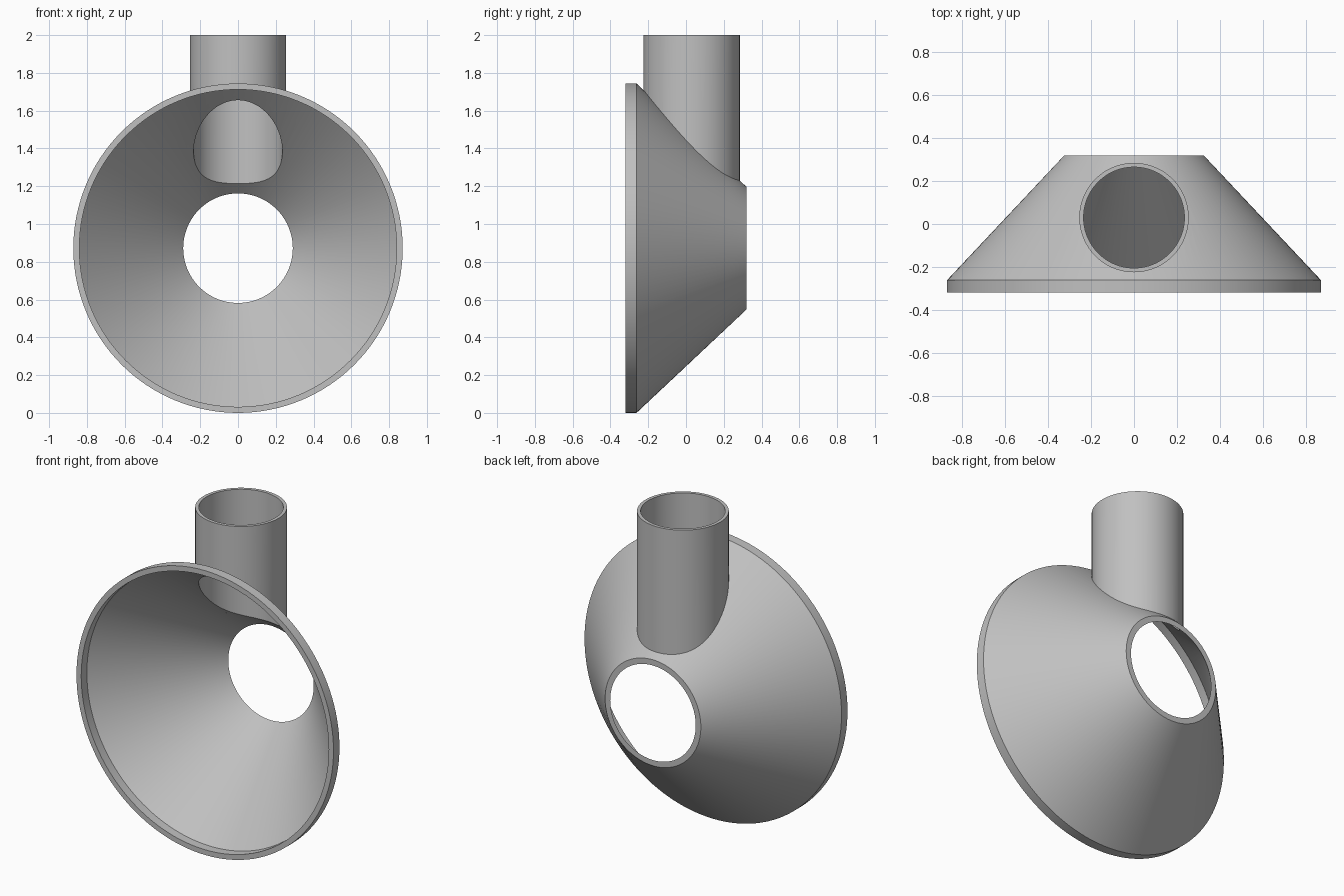
import bpy
import math
from mathutils import Matrix

cube = bpy.data.objects.get("Cube")
if cube:
    bpy.data.objects.remove(cube, do_unlink=True)

AXIS_Z = 0.872      # height of the funnel axis
TUBE_Y = 0.03       # depth of the tube axis
SEGMENTS = 128

grey = bpy.data.materials.new("plain grey")
grey.use_nodes = True
COLOUR = (0.53, 0.53, 0.53, 1)
grey.diffuse_color = COLOUR
grey.node_tree.nodes["Principled BSDF"].inputs["Base Color"].default_value = COLOUR


def lathe(name, profile, matrix, closed):
    """Spin (radius, height) points about local z; a closed profile makes a ring."""
    n, k = SEGMENTS, len(profile)
    verts = [(r * math.cos(math.tau * i / n), r * math.sin(math.tau * i / n), h)
             for i in range(n) for r, h in profile]
    faces = [(i * k + j, (i + 1) % n * k + j,
              (i + 1) % n * k + (j + 1) % k, i * k + (j + 1) % k)
             for i in range(n) for j in range(k if closed else k - 1)]
    if not closed:
        faces.append([i * k for i in reversed(range(n))])
        faces.append([i * k + k - 1 for i in range(n)])
    mesh = bpy.data.meshes.new(name)
    mesh.from_pydata(verts, [], faces)
    mesh.transform(matrix)
    mesh.materials.append(grey)
    obj = bpy.data.objects.new(name, mesh)
    bpy.context.collection.objects.link(obj)
    return obj


def cut(obj, cutter):
    """Subtract the cutter and shade the result smooth with sharp rims."""
    cutter.hide_render = True
    mod = obj.modifiers.new("cut", 'BOOLEAN')
    mod.operation = 'DIFFERENCE'
    mod.solver = 'EXACT'
    mod.object = cutter
    bpy.ops.object.select_all(action='DESELECT')
    bpy.context.view_layer.objects.active = obj
    obj.select_set(True)
    bpy.ops.object.modifier_apply(modifier=mod.name)
    bpy.ops.object.shade_smooth_by_angle(angle=math.radians(30))
    bpy.data.objects.remove(cutter, do_unlink=True)


# local z becomes +y for the funnel, stays up for the tube
along_y = Matrix.Translation((0, 0, AXIS_Z)) @ Matrix.Rotation(-math.pi / 2, 4, 'X')
upright = Matrix.Translation((0, TUBE_Y, 0))

# Funnel: short straight rim, then a cone open at both ends
funnel = lathe("funnel", [(0.872, -0.32), (0.872, -0.262), (0.325, 0.32),
                          (0.29, 0.32), (0.84, -0.265), (0.84, -0.32)], along_y, True)
# Tube: hollow upright pipe, later trimmed flush with the funnel's inside
tube = lathe("tube", [(0.255, 1.1), (0.255, 2.0), (0.235, 2.0), (0.235, 1.1)],
             upright, True)

# Opening in the funnel wall where the tube enters
cut(funnel, lathe("tube_cutter", [(0.255, 1.1), (0.255, 2.1)], upright, False))
# Trim of the tube's lower end
cut(tube, lathe("cone_cutter", [(0.84, -0.4), (0.84, -0.265), (0.243, 0.37)],
                along_y, False))
